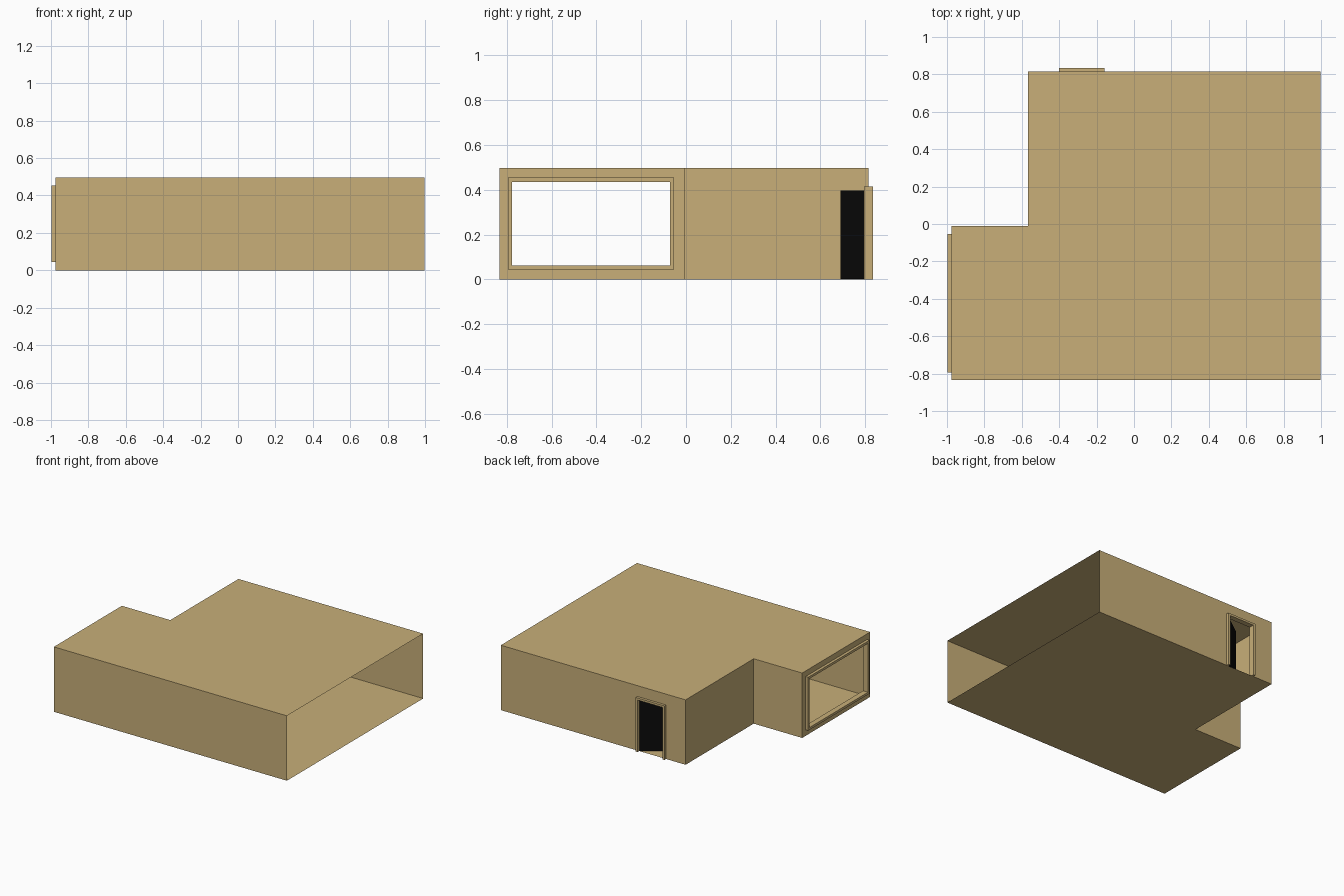
import bpy, bmesh, math
from mathutils import Vector

if "Cube" in bpy.data.objects:
    bpy.data.objects.remove(bpy.data.objects["Cube"])


def material(name, rgb):
    m = bpy.data.materials.new(name)
    m.diffuse_color = (*rgb, 1)
    m.use_nodes = True
    m.node_tree.nodes["Principled BSDF"].inputs["Base Color"].default_value = m.diffuse_color
    return m


TAN = material("tan plaster", (0.578, 0.429, 0.19))
BLACK = material("black door paint", (0.003, 0.003, 0.003))


def make(name, faces, mat, fix_normals=True):
    """Build an object from a list of face corner loops."""
    bm = bmesh.new()
    for f in faces:
        bm.faces.new([bm.verts.new(p) for p in f])
    bmesh.ops.remove_doubles(bm, verts=bm.verts, dist=1e-5)
    if fix_normals:
        bmesh.ops.recalc_face_normals(bm, faces=bm.faces)
    me = bpy.data.meshes.new(name)
    bm.to_mesh(me)
    bm.free()
    me.materials.append(mat)
    ob = bpy.data.objects.new(name, me)
    bpy.context.collection.objects.link(ob)
    return ob


def strips(a, b, closed):
    """Quads joining two matching point paths."""
    n = len(a)
    return [[a[i], a[(i + 1) % n], b[(i + 1) % n], b[i]]
            for i in range(n if closed else n - 1)]


def frame(name, outer, inner, offset, closed):
    """Rectangular-section trim straddling a wall by +-offset."""
    d = Vector(offset)
    of, ob = [p + d for p in outer], [p - d for p in outer]
    nf, nb = [p + d for p in inner], [p - d for p in inner]
    faces = (strips(of, nf, closed) + strips(nf, nb, closed)
             + strips(nb, ob, closed) + strips(ob, of, closed))
    if not closed:
        faces += [[of[i], nf[i], nb[i], ob[i]] for i in (0, -1)]
    return make(name, faces, TAN)


H = 0.497
X0, X1, XN = -0.977, 0.998, -0.567       # left wall, open end, notch wall
Y0, Y1, YN = -0.833, 0.815, -0.01        # front wall, back wall, notch wall


def left(y, z):
    return Vector((X0, y, z))


def back(x, z):
    return Vector((x, Y1, z))


# Opening outlines
win_in = [left(*p) for p in ((-0.776, 0.063), (-0.071, 0.063), (-0.071, 0.436), (-0.776, 0.436))]
win_out = [left(*p) for p in ((-0.795, 0.045), (-0.053, 0.045), (-0.053, 0.454), (-0.795, 0.454))]
door_in = [back(*p) for p in ((-0.385, 0), (-0.385, 0.398), (-0.175, 0.398), (-0.175, 0))]
door_out = [back(*p) for p in ((-0.402, 0), (-0.402, 0.414), (-0.158, 0.414), (-0.158, 0))]

# Thin room shell, open on the right
plan = [(X1, Y0), (X0, Y0), (X0, YN), (XN, YN), (XN, Y1), (X1, Y1)]
lo = [Vector((x, y, 0)) for x, y in plan]
hi = [Vector((x, y, H)) for x, y in plan]
walls = strips(lo, hi, False)
plain = [walls[0], walls[2], walls[3]]
left_wall = strips([left(Y0, 0), left(YN, 0), left(YN, H), left(Y0, H)], win_in, True)
back_wall = strips([back(XN, 0), back(XN, H), back(X1, H), back(X1, 0)], door_in, False)
make("room_shell", [lo, hi] + plain + left_wall + back_wall, TAN)

# Trim around the openings
frame("window_frame", win_out, win_in, (0.021, 0, 0), True)
frame("door_frame", door_out, door_in, (0, 0.02, 0), False)

# Door leaf, ajar, hinged on its right jamb and swung into the room
a = math.radians(36)
hinge = Vector((-0.177, Y1, 0.001))
along = Vector((-math.cos(a), -math.sin(a), 0)) * 0.208
thick = Vector((math.sin(a), -math.cos(a), 0)) * 0.004
base = [hinge, hinge + along, hinge + along + thick, hinge + thick]
top = [p + Vector((0, 0, 0.396)) for p in base]
make("door", [base, top] + strips(base, top, True), BLACK)
